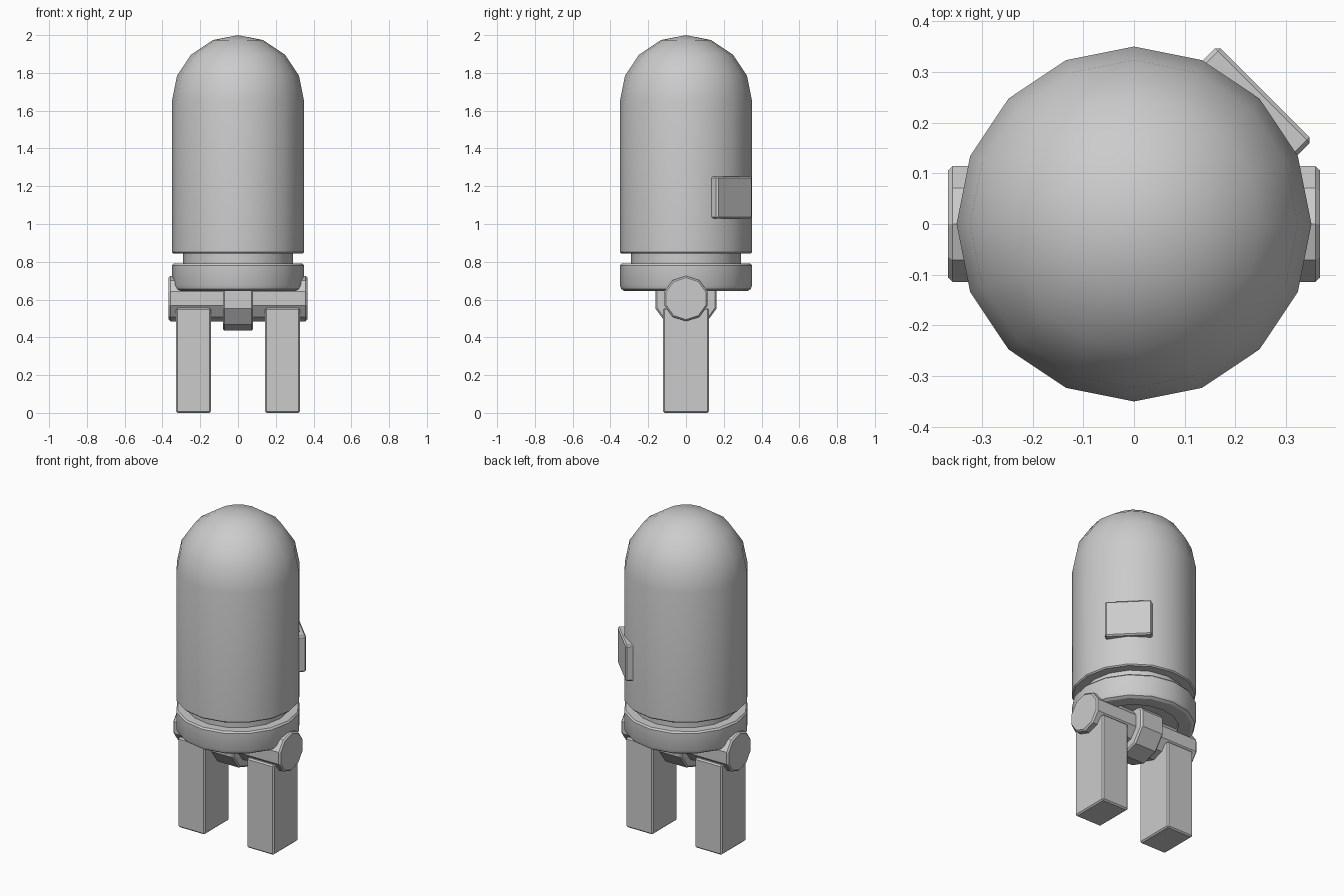
import bpy, bmesh
from math import pi, sin, cos
from mathutils import Matrix

if "Cube" in bpy.data.objects:
    bpy.data.objects.remove(bpy.data.objects["Cube"])


def finish(bm, name, smooth=None):
    bmesh.ops.recalc_face_normals(bm, faces=bm.faces)
    mesh = bpy.data.meshes.new(name)
    bm.to_mesh(mesh)
    bm.free()
    ob = bpy.data.objects.new(name, mesh)
    bpy.context.collection.objects.link(ob)
    if smooth:
        bpy.ops.object.select_all(action='DESELECT')
        ob.select_set(True)
        bpy.context.view_layer.objects.active = ob
        bpy.ops.object.shade_smooth_by_angle(angle=smooth)
    return ob


def lathe(name, profile, sides, matrix=Matrix(), smooth=None):
    """Spin (radius, height) points, starting and ending on the axis."""
    bm = bmesh.new()
    verts = [bm.verts.new((r, 0, z)) for r, z in profile]
    edges = [bm.edges.new(p) for p in zip(verts, verts[1:])]
    bmesh.ops.spin(bm, geom=verts + edges, cent=(0, 0, 0), axis=(0, 0, 1),
                   angle=2 * pi, steps=sides)
    bmesh.ops.remove_doubles(bm, verts=bm.verts, dist=1e-4)
    bm.transform(matrix)
    return finish(bm, name, smooth)


def box(name, size, matrix, bevel=0.008):
    bm = bmesh.new()
    bmesh.ops.create_cube(bm, size=1, matrix=Matrix.Diagonal((*size, 1)))
    bmesh.ops.bevel(bm, geom=bm.edges[:], offset=bevel, segments=1,
                    affect='EDGES')
    bm.transform(matrix)
    return finish(bm, name)


# Domed body
R = 0.35
dome = [(R * cos(i * pi / 8), 1.65 + R * sin(i * pi / 8)) for i in range(4)]
lathe("body", [(0, 0.845), (0.343, 0.845), (R, 0.852)] + dome + [(0, 2.0)],
      16, smooth=pi / 6)

# Neck and lower collar with a recessed underside
lathe("neck", [(0, 0.77), (0.29, 0.77), (0.29, 0.86), (0, 0.86)],
      16, smooth=pi / 6)
lathe("collar", [(0, 0.68), (0.25, 0.68), (0.25, 0.645), (0.325, 0.645),
                 (0.342, 0.655), (R, 0.675), (R, 0.78), (0.342, 0.79),
                 (0, 0.79)], 16, smooth=pi / 6)

# Hip axle and hub, ten-sided with a corner pointing up
hip = Matrix.Translation((0, 0, 0.605)) @ Matrix.Rotation(pi / 2, 4, 'Y')
for name, r, half in (("hip_axle", 0.12, 0.367), ("hip_hub", 0.17, 0.08)):
    b = 0.009
    lathe(name, [(0, -half), (r - b, -half), (r, b - half), (r, half - b),
                 (r - b, half), (0, half)], 10, hip)

# Legs
for side, sx in (("left", -1), ("right", 1)):
    box(side + "_leg", (0.184, 0.244, 0.555),
        Matrix.Translation((sx * 0.236, 0, 0.2775)))

# Panel box on the back right of the body
box("side_panel", (0.10, 0.264, 0.222),
    Matrix.Rotation(pi / 4, 4, 'Z') @ Matrix.Translation((0.316, 0, 1.141)))
